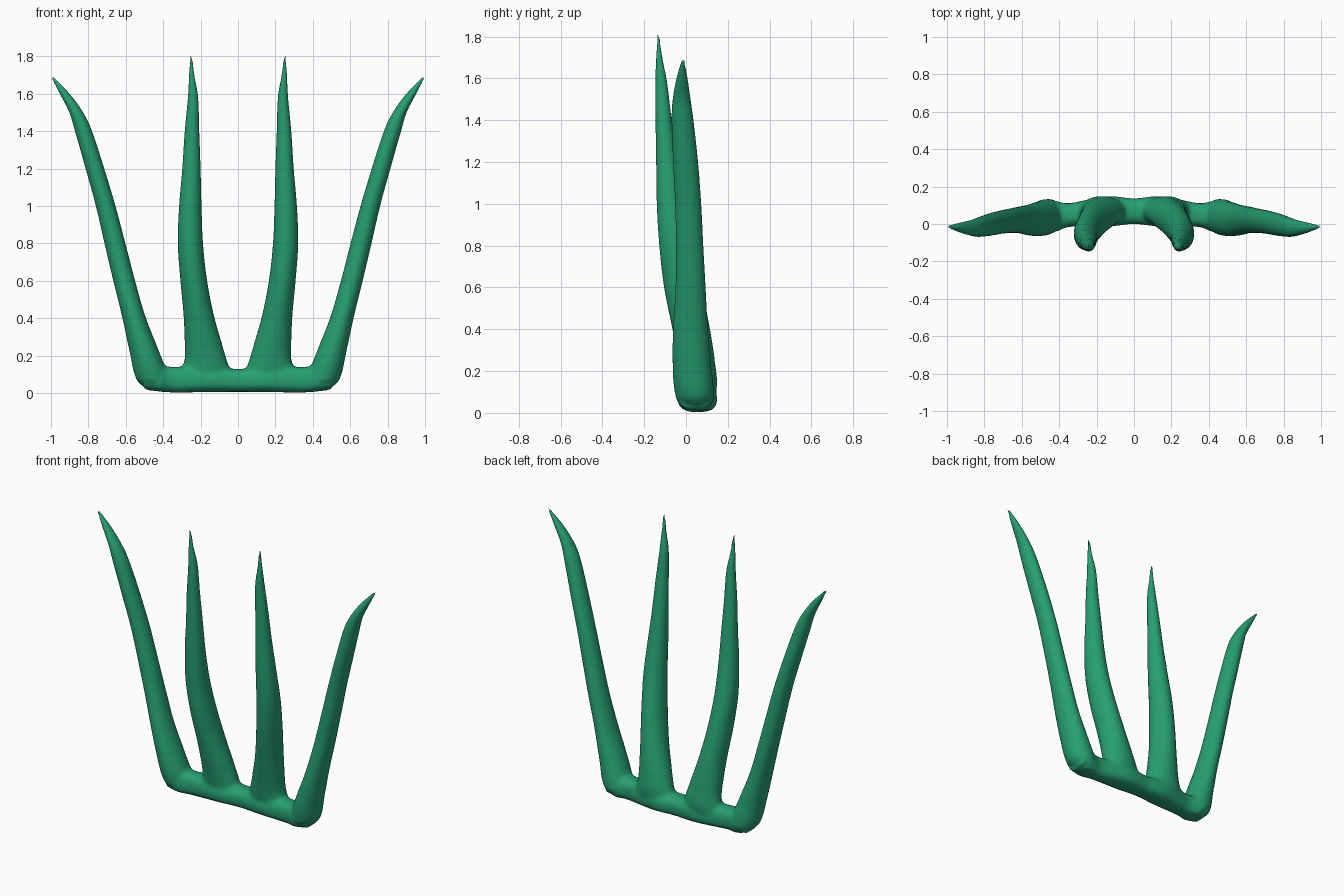
import bpy, bmesh, math
from mathutils import Vector

if "Cube" in bpy.data.objects:
    bpy.data.objects.remove(bpy.data.objects["Cube"])

SIDES = 28


def spline(rows, steps=6):
    """Catmull-Rom interpolation through section rows."""
    vs = [Vector(r) for r in rows]
    out = []
    for i in range(len(vs) - 1):
        a, b, c, d = vs[max(i - 1, 0)], vs[i], vs[i + 1], vs[min(i + 2, len(vs) - 1)]
        for k in range(steps):
            t = k / steps
            out.append(0.5 * (2 * b + (c - a) * t + (2 * a - 5 * b + 4 * c - d) * t * t
                              + (3 * b - a - 3 * c + d) * t ** 3))
    return out + [vs[-1]]


def loft(bm, rows, place, power=1.0):
    """Skin closed oval rings; each row is position, min u, max u, min v, max v."""
    rings = []
    for p, u0, u1, v0, v1 in spline(rows):
        ring = []
        for k in range(SIDES):
            a = 2 * math.pi * k / SIDES
            c, s = math.cos(a), math.sin(a)
            c = math.copysign(abs(c) ** power, c)
            s = math.copysign(abs(s) ** power, s)
            ring.append(bm.verts.new(place(p, (u0 + u1) / 2 + c * (u1 - u0) / 2,
                                           (v0 + v1) / 2 + s * (v1 - v0) / 2)))
        rings.append(ring)
    for r, q in zip(rings, rings[1:]):
        for k in range(SIDES):
            n = (k + 1) % SIDES
            bm.faces.new((r[k], r[n], q[n], q[k]))
    bm.faces.new(rings[0][::-1])
    bm.faces.new(rings[-1])


# Section rows: z, x min, x max, y min, y max
inner_spike = [
    (0.03, 0.06, 0.29, 0.02, 0.125), (0.12, 0.045, 0.30, -0.01, 0.148),
    (0.20, 0.066, 0.285, -0.025, 0.145), (0.40, 0.125, 0.29, -0.065, 0.115),
    (0.60, 0.165, 0.308, -0.105, 0.075), (0.80, 0.187, 0.322, -0.128, 0.03),
    (1.00, 0.195, 0.315, -0.14, -0.01), (1.20, 0.20, 0.298, -0.143, -0.04),
    (1.40, 0.207, 0.285, -0.146, -0.068), (1.58, 0.213, 0.268, -0.147, -0.09),
    (1.70, 0.233, 0.262, -0.143, -0.113), (1.815, 0.246, 0.254, -0.136, -0.128)]
outer_spike = [
    (0.012, 0.36, 0.47, 0.02, 0.10), (0.05, 0.37, 0.525, -0.035, 0.125),
    (0.10, 0.375, 0.555, -0.055, 0.135), (0.20, 0.412, 0.576, -0.065, 0.125),
    (0.40, 0.492, 0.618, -0.062, 0.105), (0.60, 0.55, 0.667, -0.05, 0.094),
    (0.80, 0.602, 0.714, -0.048, 0.083), (1.00, 0.655, 0.76, -0.052, 0.073),
    (1.20, 0.715, 0.815, -0.062, 0.058), (1.40, 0.78, 0.872, -0.069, 0.036),
    (1.50, 0.828, 0.902, -0.064, 0.022), (1.60, 0.90, 0.953, -0.046, 0.008),
    (1.70, 0.997, 1.005, -0.018, -0.01)]
# Section rows: x, y min, y max, z min, z max
half_bar = [
    (0.0, 0.0, 0.137, 0.006, 0.128), (0.15, -0.015, 0.148, 0.005, 0.135),
    (0.34, -0.015, 0.112, 0.003, 0.14), (0.42, -0.04, 0.122, 0.008, 0.14),
    (0.50, -0.03, 0.12, 0.02, 0.13)]
bar = [(-r[0],) + r[1:] for r in half_bar[:0:-1]] + half_bar

bm = bmesh.new()
loft(bm, bar, lambda p, u, v: (p, u, v), 0.75)
for side in (1, -1):
    for rows in (inner_spike, outer_spike):
        loft(bm, rows, lambda p, u, v: (side * u, v, p))
bmesh.ops.recalc_face_normals(bm, faces=bm.faces)
mesh = bpy.data.meshes.new("spiked_crest")
bm.to_mesh(mesh)
bm.free()
crest = bpy.data.objects.new("spiked_crest", mesh)
bpy.context.collection.objects.link(crest)

# Fuse bar and spikes into one skin
fuse = crest.modifiers.new("fuse", 'REMESH')
fuse.mode = 'VOXEL'
fuse.voxel_size = 0.009
bpy.context.view_layer.update()
dg = bpy.context.evaluated_depsgraph_get()
fused = bpy.data.meshes.new_from_object(crest.evaluated_get(dg))
crest.modifiers.clear()
crest.data = fused

# Soften the crotches where the spikes meet the bar
bm = bmesh.new()
bm.from_mesh(fused)
low = [v for v in bm.verts if 0.08 < v.co.z < 0.26]
for _ in range(12):
    bmesh.ops.smooth_vert(bm, verts=low, factor=0.5,
                          use_axis_x=True, use_axis_y=True, use_axis_z=True)
for f in bm.faces:
    f.smooth = True
bm.to_mesh(fused)
bm.free()

green = bpy.data.materials.new("sea_green")
green.diffuse_color = (0.02, 0.35, 0.17, 1)
green.use_nodes = True
green.node_tree.nodes["Principled BSDF"].inputs["Base Color"].default_value = green.diffuse_color
fused.materials.clear()
fused.materials.append(green)
